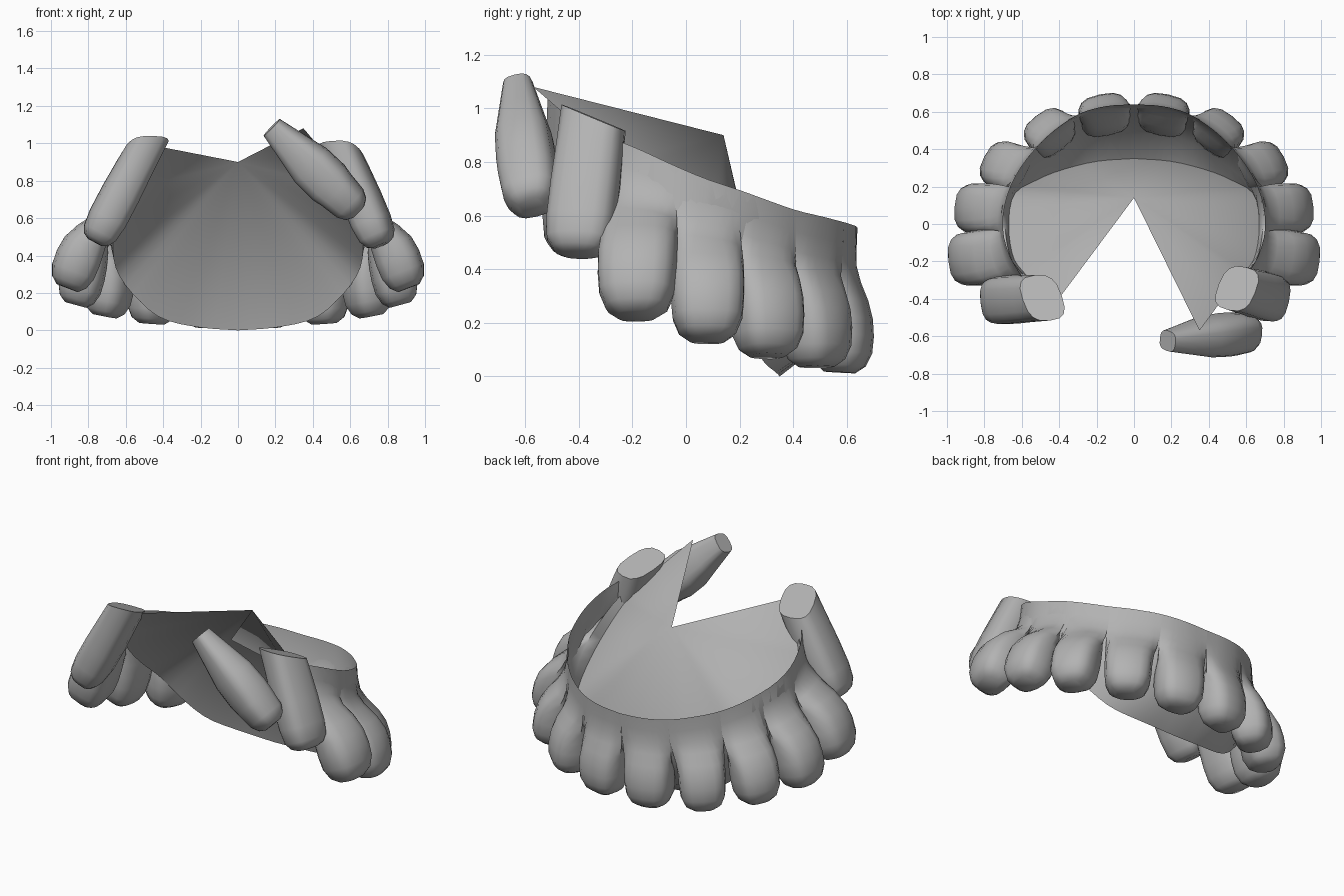
import bpy, bmesh, math
from mathutils import Vector as V

if "Cube" in bpy.data.objects:
    bpy.data.objects.remove(bpy.data.objects["Cube"])

gray = bpy.data.materials.new("plain_gray")
gray.diffuse_color = (0.45, 0.45, 0.45, 1)
gray.use_nodes = True
gray.node_tree.nodes["Principled BSDF"].inputs["Base Color"].default_value = gray.diffuse_color


def make(name, verts, faces, angle=50):
    me = bpy.data.meshes.new(name)
    me.from_pydata([tuple(v) for v in verts], [], faces)
    me.materials.append(gray)
    bm = bmesh.new()
    bm.from_mesh(me)
    bmesh.ops.remove_doubles(bm, verts=bm.verts, dist=0.0005)
    bmesh.ops.recalc_face_normals(bm, faces=bm.faces)
    bm.to_mesh(me)
    bm.free()
    ob = bpy.data.objects.new(name, me)
    bpy.context.collection.objects.link(ob)
    bpy.ops.object.select_all(action='DESELECT')
    ob.select_set(True)
    bpy.context.view_layer.objects.active = ob
    bpy.ops.object.shade_smooth_by_angle(angle=math.radians(angle))
    return ob


def smooth(pts, steps=4):
    """Catmull-Rom resampling of an open path."""
    p = [V(q) for q in pts]
    p = [2 * p[0] - p[1]] + p + [2 * p[-1] - p[-2]]
    out = []
    for i in range(1, len(p) - 2):
        a, b, c, d = p[i - 1:i + 3]
        for k in range(steps):
            t = k / steps
            out.append(0.5 * (2 * b + (c - a) * t + (2 * a - 5 * b + 4 * c - d) * t * t
                              + (3 * b - a - 3 * c + d) * t ** 3))
    return out + [p[-2]]


def flip(pts):
    return [V((-p[0], p[1], p[2])) for p in pts]


def both_sides(half):
    """Mirror a half path that starts on the centre line."""
    return flip(half[:0:-1]) + list(half)


def resample(pts, count):
    """Evenly spaced points along a path, ends kept."""
    length = [0]
    for a, b in zip(pts, pts[1:]):
        length.append(length[-1] + (b - a).length)
    out, j = [], 0
    for k in range(count):
        w = length[-1] * k / (count - 1)
        while j < len(pts) - 2 and length[j + 1] < w:
            j += 1
        out.append(pts[j].lerp(pts[j + 1], (w - length[j]) / (length[j + 1] - length[j])))
    return out


# Rim: two spans for each of the five mirrored teeth
rim = smooth([(0, .64, .555), (.15, .63, .562), (.29, .59, .575), (.42, .505, .597),
              (.52, .41, .62), (.6, .31, .655), (.66, .2, .695), (.695, .08, .735),
              (.7, -.04, .785), (.665, -.17, .845), (.6, -.28, .89)])
gum = [V((p.x * 1.04, p.y * .965, p.z - .2)) for p in rim]
inner = smooth([(0, .48, .1), (.25, .46, .11), (.42, .36, .15), (.54, .28, .25),
                (.66, .15, .4), (.69, 0, .55), (.66, -.18, .71), (.59, -.27, .83)])
edge = smooth([(0, .35, 0), (.2, .335, .015), (.4, .285, .06), (.53, .23, .16),
               (.64, .16, .3), (.67, 0, .45), (.645, -.18, .63), (.57, -.28, .8)])
rows = [both_sides(resample(r, 24)) for r in (rim, gum, inner, edge)]
n = len(rows[0])
make("inner_band", sum(rows, []),
     [(r * n + i, r * n + i + 1, (r + 1) * n + i + 1, (r + 1) * n + i)
      for r in range(3) for i in range(n - 1)])

# Palate: fan from a raised apex to the inner edge and the two rear ends
fan = [V((-.41, -.41, .98))] + rows[3] + [V((.46, -.42, .95)), V((.35, -.57, 1.08))]
make("palate", [V((0, .14, .9))] + fan, [(0, i, i + 1) for i in range(1, len(fan))])

# Rows of a tooth: position along the axis, width, depth, release from the rim
HANGING = [(0, 1, .5, 0), (.14, 1.05, .5, .03), (.27, 1.08, .6, .15),
           (.38, 1.06, .75, .45), (.5, 1.04, .87, .8), (.62, 1.03, .95, .97),
           (.74, 1.02, 1, 1), (.86, .97, .98, 1), (.95, .8, .8, 1), (1, .5, .5, 1)]
LONG = [(0, .95, .9, 1), (.25, .97, .95, 1), (.5, 1, 1, 1), (.75, 1, 1, 1),
        (.9, .93, .9, 1), (.97, .72, .7, 1), (1, .45, .4, 1)]
LAST = [(0, .5, .55, 1), (.25, .75, .85, 1), (.45, .95, 1.1, 1), (.65, 1, 1.12, 1)] + LONG[3:]
SIDES = 16


def tooth(top, bottom, out_deg, width, depth, shape, root=None, level=False):
    """Loft of rounded sections; root is the piece of rim the top grows from."""
    top, bottom = V(top), V(bottom)
    d = (bottom - top).normalized()
    a = math.radians(out_deg)
    t = V((-math.sin(a), math.cos(a), 0))
    t = (t - d * t.dot(d)).normalized()
    o = d.cross(t).normalized()
    verts = []
    for s, w, h, free in shape:
        c = top.lerp(bottom, s)
        for k in range(SIDES):
            u = 2 * math.pi * k / SIDES
            cu, su = math.cos(u), math.sin(u)
            back = .9 if root and su < 0 else 1
            p = (c + t * math.copysign(abs(cu) ** .7, cu) * width * w
                 + o * math.copysign(abs(su) ** .7, su) * depth * h * back)
            if root:
                r = root[min(k, SIDES - k)]
                r = r + V((.13 * r.x, -.06 * r.y, -1)) * (top.z - bottom.z) * s
                p = r.lerp(p, free)
            elif level and s == 0:
                # cut the top end along a gently sloping plane
                goal = top.z - .4 * (p.y - top.y)
                p = p + d * ((goal - p.z) / d.z)
            verts.append(p)
    faces = [(r * SIDES + k, r * SIDES + (k + 1) % SIDES,
              (r + 1) * SIDES + (k + 1) % SIDES, (r + 1) * SIDES + k)
             for r in range(len(shape) - 1) for k in range(SIDES)]
    last = (len(shape) - 1) * SIDES
    faces.append(tuple(range(last, last + SIDES)))
    if not root:
        faces.append(tuple(range(SIDES)))
    return verts, faces


# Mirrored teeth: name, top, bottom, outward angle, half width, half depth
teeth = [
    ("front_tooth", (.15, .60, .56), (.16, .57, .015), 78, .135, .118),
    ("second_tooth", (.42, .475, .6), (.46, .485, .035), 52, .13, .12),
    ("third_tooth", (.6, .29, .655), (.71, .305, .075), 28, .13, .125),
    ("fourth_tooth", (.7, .08, .735), (.865, .08, .135), 5, .135, .125),
    ("fifth_tooth", (.67, -.175, .845), (.91, -.185, .225), -6, .145, .128),
]
for i, (name, *spec) in enumerate(teeth):
    verts, faces = tooth(*spec, HANGING, rim[8 * i:8 * i + 9])
    make("right_" + name, verts, faces)
    make("left_" + name, flip(verts), faces)

# Long rear teeth, different on each side
for name, *spec in [
        ("left_rear_tooth", (-.49, -.395, .99), (-.765, -.41, .47), 187, .13, .105),
        ("right_rear_tooth", (.55, -.345, .965), (.765, -.405, .455), -12, .13, .105)]:
    make(name, *tooth(*spec, LONG, level=True))
make("right_last_tooth", *tooth((.18, -.625, 1.085), (.645, -.575, .635), -20, .11, .11, LAST))
